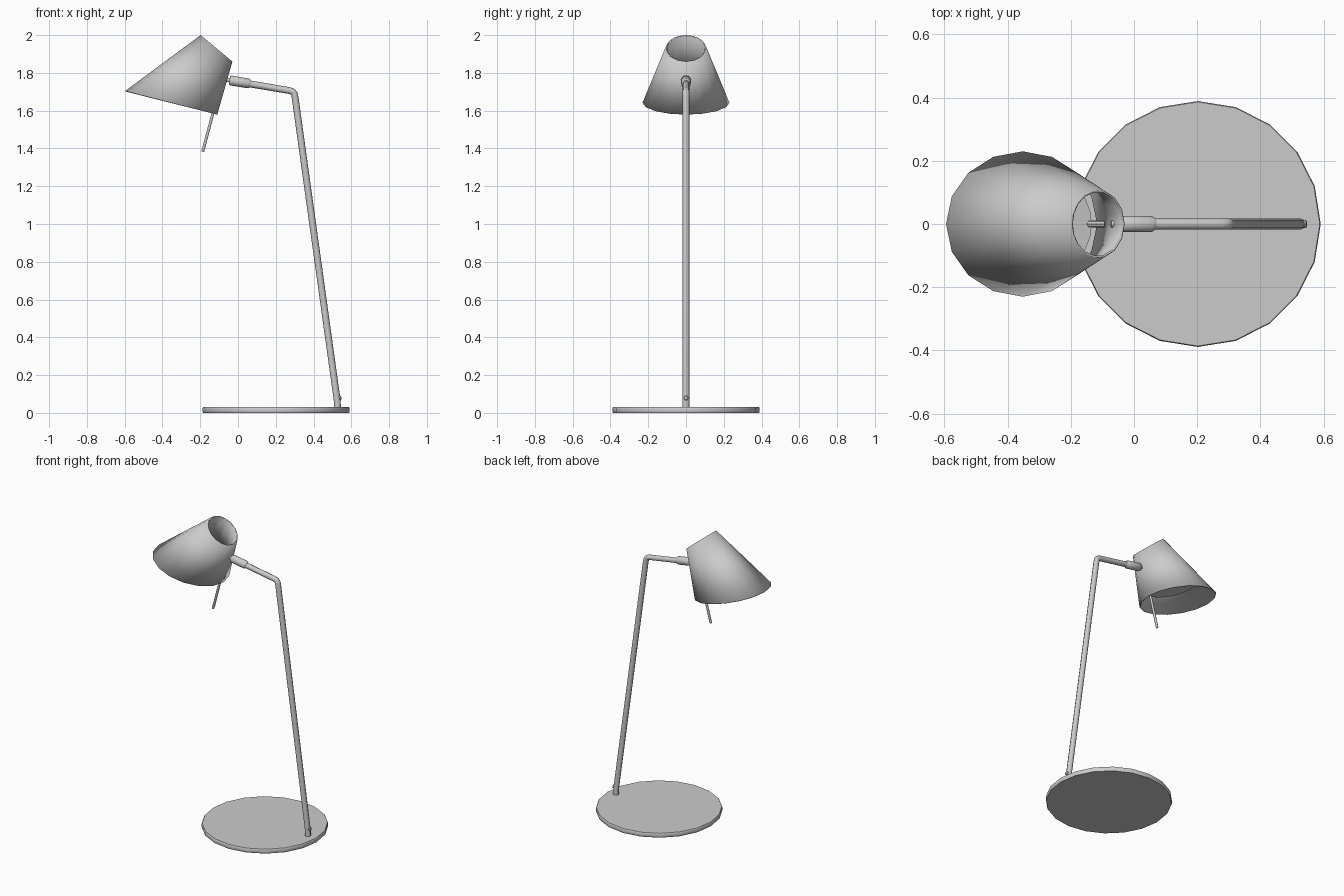
import bpy, bmesh
from math import cos, sin, pi, radians
from mathutils import Vector
from mathutils.geometry import intersect_line_plane

if "Cube" in bpy.data.objects:
    bpy.data.objects.remove(bpy.data.objects["Cube"])


def finish(name, bm, recalc=True):
    if recalc:
        bmesh.ops.recalc_face_normals(bm, faces=bm.faces)
    me = bpy.data.meshes.new(name)
    bm.to_mesh(me)
    bm.free()
    ob = bpy.data.objects.new(name, me)
    bpy.context.collection.objects.link(ob)
    bpy.ops.object.select_all(action='DESELECT')
    ob.select_set(True)
    bpy.context.view_layer.objects.active = ob
    bpy.ops.object.shade_smooth_by_angle(angle=radians(40))
    return ob


def loft(bm, rings, caps=True):
    loops = [[bm.verts.new(p) for p in r] for r in rings]
    n = len(loops[0])
    for a, b in zip(loops, loops[1:]):
        for i in range(n):
            j = (i + 1) % n
            bm.faces.new((a[i], a[j], b[j], b[i]))
    if caps:
        bm.faces.new(loops[0])
        bm.faces.new(loops[-1])


def turned(name, start, end, profile, sides):
    """Profile of (fraction along axis, radius) turned about start-end."""
    a, b = Vector(start), Vector(end)
    q = (b - a).to_track_quat('Z', 'Y')
    bm = bmesh.new()
    loft(bm, [[a.lerp(b, t) + q @ Vector((r * cos(2 * pi * i / sides),
                                         r * sin(2 * pi * i / sides), 0))
               for i in range(sides)] for t, r in profile])
    return finish(name, bm)


# Round foot plate
turned("base", (0.202, 0, 0), (0.202, 0, 0.03),
       [(0, 0.386), (0.15, 0.389), (0.85, 0.389), (1, 0.386)], 20)

# Bent tube: leaning pole, rounded elbow and arm
curve = bpy.data.curves.new("pole_and_arm", 'CURVE')
curve.dimensions = '3D'
curve.bevel_depth = 0.018
curve.bevel_resolution = 2
curve.use_fill_caps = True
path = [(0.526, 0.02), (0.526, 0.06), (0.303, 1.665), (0.299, 1.688),
        (0.29, 1.70), (0.275, 1.706), (0.03, 1.747)]
spline = curve.splines.new('POLY')
spline.points.add(len(path) - 1)
for p, (x, z) in zip(spline.points, path):
    p.co = (x, 0, z, 1)
tube = bpy.data.objects.new("pole_and_arm", curve)
bpy.context.collection.objects.link(tube)

# Joint sleeve, its screw through the shade, and the screw on the pole
turned("joint_sleeve", (-0.045, 0, 1.761), (0.068, 0, 1.742),
       [(0, 0.022), (0.06, 0.026), (0.88, 0.026), (1, 0.018)], 16)
turned("joint_screw", (-0.073, 0, 1.766), (-0.04, 0, 1.76),
       [(0, 0.011), (1, 0.011)], 10)
turned("pole_screw", (0.525, 0, 0.078), (0.547, 0, 0.08),
       [(0, 0.013), (0.8, 0.013), (1, 0.009)], 12)

# Lampshade: 16-sided cone from a tilted mouth, cut by an opposite slanted top
left, right = Vector((-0.595, 0, 1.706)), Vector((-0.11, 0, 1.579))
apex = Vector((0.067, 0, 2.196))
cut_point, cut_normal = Vector((-0.198, 0, 2.0)), Vector((0.14, 0, 0.168))
mid, half = (left + right) / 2, (right - left) / 2
mouth = [mid + half * cos(pi * i / 8) + Vector((0, 0.23 * sin(pi * i / 8), 0))
         for i in range(16)]
top = [intersect_line_plane(p, apex, cut_point, cut_normal) for p in mouth]
bm = bmesh.new()
loft(bm, [mouth, top], caps=False)
shade = finish("lampshade", bm, recalc=False)
solid = shade.modifiers.new("thickness", 'SOLIDIFY')
solid.thickness = 0.007
solid.offset = -1

# Light disc inside the shade, parallel to the mouth
centre = Vector((-0.29, 0, 1.717))
up = Vector((0.245, 0, 0.97))
turned("light_disc", centre - up * 0.006, centre + up * 0.006,
       [(0, 0.16), (1, 0.16)], 24)

# Handle rod and the bracket joining it to the disc
turned("handle_rod", (-0.187, 0, 1.382), (-0.11, 0, 1.672),
       [(0, 0.006), (0.02, 0.008), (1, 0.008)], 10)
turned("disc_bracket", (-0.15, 0, 1.682), (-0.095, 0, 1.67),
       [(0, 0.011), (1, 0.011)], 8)
